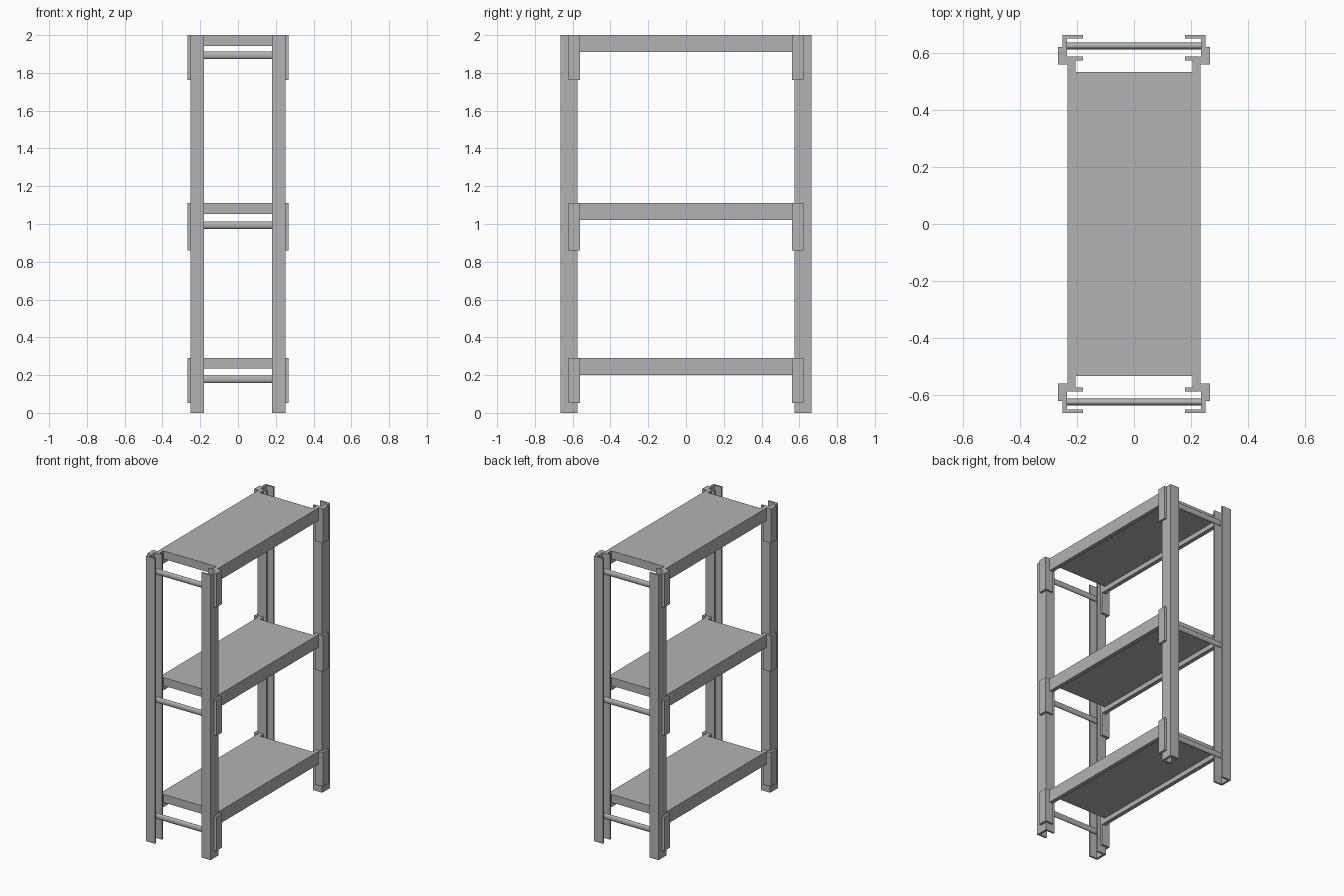
import bpy
import bmesh
from mathutils import Matrix, Vector

cube = bpy.data.objects.get("Cube")
if cube:
    bpy.data.objects.remove(cube, do_unlink=True)

# Single steel colour
steel = bpy.data.materials.new("grey_steel")
steel.use_nodes = True
GREY = (0.45, 0.45, 0.45, 1)
steel.diffuse_color = GREY
steel.node_tree.nodes["Principled BSDF"].inputs["Base Color"].default_value = GREY


def add_object(name, bm):
    bmesh.ops.recalc_face_normals(bm, faces=bm.faces[:])
    mesh = bpy.data.meshes.new(name)
    bm.to_mesh(mesh)
    bm.free()
    mesh.materials.append(steel)
    obj = bpy.data.objects.new(name, mesh)
    bpy.context.collection.objects.link(obj)
    return obj


def prism(name, outline, z0, z1, sx=1, sy=1):
    """Extrude a plan outline from z0 to z1, flipped into a corner by sx, sy."""
    bm = bmesh.new()
    face = bm.faces.new([bm.verts.new((x * sx, y * sy, z0)) for x, y in outline])
    new = bmesh.ops.extrude_face_region(bm, geom=[face])["geom"]
    top = [v for v in new if isinstance(v, bmesh.types.BMVert)]
    bmesh.ops.translate(bm, verts=top, vec=(0, 0, z1 - z0))
    return add_object(name, bm)


def rect(x0, x1, y0, y1):
    return [(x0, y0), (x1, y0), (x1, y1), (x0, y1)]


def rod(name, y, z):
    """Slightly flattened round bar running across the end frame."""
    bm = bmesh.new()
    bmesh.ops.create_cone(bm, cap_ends=True, segments=32, radius1=1, radius2=1, depth=0.47)
    bmesh.ops.rotate(bm, verts=bm.verts, matrix=Matrix.Rotation(1.5707963, 3, "Y"))
    bmesh.ops.scale(bm, verts=bm.verts, vec=(1, 0.0125, 0.02))
    bmesh.ops.translate(bm, verts=bm.verts, vec=Vector((0, y, z)))
    obj = add_object(name, bm)
    for p in obj.data.polygons:
        p.use_smooth = len(p.vertices) == 4


# Plan outlines for the corner at +x, +y
CHANNEL = [(0.18, 0.664), (0.251, 0.664), (0.251, 0.575), (0.18, 0.575),
           (0.18, 0.588), (0.235, 0.588), (0.235, 0.652), (0.18, 0.652)]
BRACKET = [(0.205, 0.575), (0.251, 0.575), (0.251, 0.622),
           (0.267, 0.622), (0.267, 0.56), (0.205, 0.56)]

# Levels: top of shelf, bottom of bracket, rod height
LEVELS = {"lower": (0.291, 0.053, 0.178),
          "middle": (1.111, 0.86, 0.994),
          "upper": (2.0, 1.762, 1.893)}
SIDES = {"left": 1, "right": -1}
ENDS = {"front": -1, "back": 1}

# Open channel posts
for end, sy in ENDS.items():
    for side, sx in SIDES.items():
        prism(f"{end}_{side}_post", CHANNEL, 0, 2, sx, sy)

for level, (top, bracket_z, rod_z) in LEVELS.items():
    # Shelf board between the two beams
    prism(f"{level}_shelf", rect(-0.205, 0.205, -0.535, 0.535), top - 0.057, top)
    for side, sx in SIDES.items():
        prism(f"{level}_{side}_beam", rect(0.205, 0.233, -0.56, 0.56), top - 0.09, top, sx)
        # Angle brackets hooking the beams onto the posts
        for end, sy in ENDS.items():
            prism(f"{level}_{end}_{side}_bracket", BRACKET, bracket_z, top, sx, sy)
    # Cross rods inside the end frames
    for end, sy in ENDS.items():
        rod(f"{level}_{end}_rod", 0.626 * sy, rod_z)
